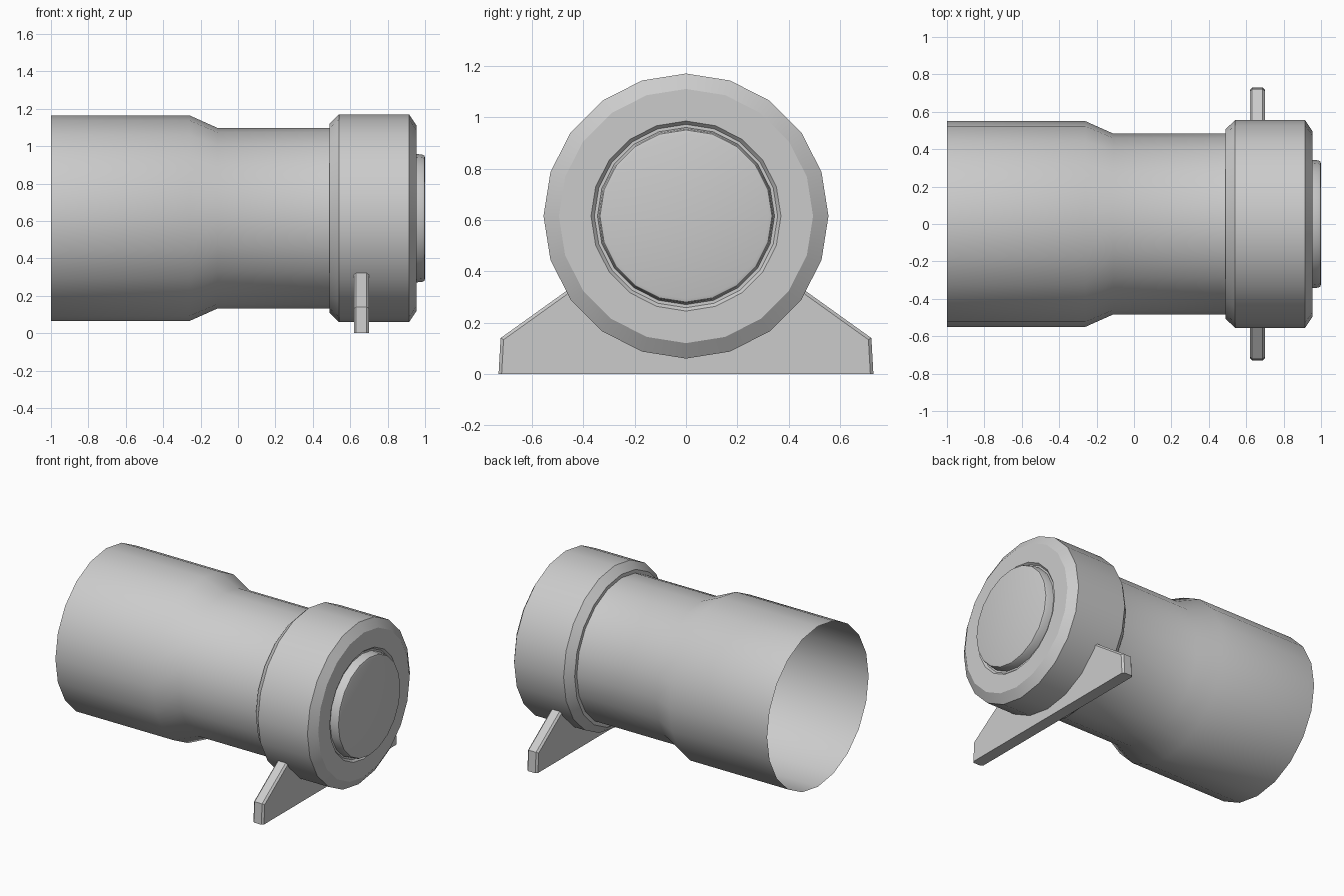
import bpy, bmesh, math

if "Cube" in bpy.data.objects:
    bpy.data.objects.remove(bpy.data.objects["Cube"])

AXIS_Z = 0.615
SIDES = 20


def finish(name, bm, smooth_angle=None):
    mesh = bpy.data.meshes.new(name)
    bm.to_mesh(mesh)
    bm.free()
    obj = bpy.data.objects.new(name, mesh)
    bpy.context.collection.objects.link(obj)
    if smooth_angle:
        bpy.ops.object.select_all(action='DESELECT')
        obj.select_set(True)
        bpy.context.view_layer.objects.active = obj
        bpy.ops.object.shade_smooth_by_angle(angle=math.radians(smooth_angle))
    return obj


def lathe(name, profile, cap_end=False):
    """Turn (x, radius) points about the long axis."""
    bm = bmesh.new()
    rings = []
    for x, r in profile:
        rings.append([bm.verts.new((x, r * math.sin(2 * math.pi * i / SIDES),
                                    AXIS_Z + r * math.cos(2 * math.pi * i / SIDES)))
                      for i in range(SIDES)])
    for a, b in zip(rings, rings[1:]):
        for i in range(SIDES):
            j = (i + 1) % SIDES
            bm.faces.new((a[i], a[j], b[j], b[i]))
    if cap_end:
        bm.faces.new(rings[-1])
    bm.normal_update()
    # make the walls face away from the axis
    if sum(f.normal.dot((0, f.calc_center_median().y,
                         f.calc_center_median().z - AXIS_Z)) for f in bm.faces) < 0:
        bmesh.ops.reverse_faces(bm, faces=bm.faces[:])
    return finish(name, bm, 30)


# Open tube with a narrowed neck
lathe("tube", [(-1.0, 0.55), (-0.26, 0.55), (-0.11, 0.483), (0.5, 0.483)])

# Chamfered collar, grooved front face and raised end disc
lathe("collar_and_end_disc",
      [(0.49, 0.483), (0.49, 0.507), (0.54, 0.555), (0.915, 0.555), (0.955, 0.495),
       (0.955, 0.37), (0.94, 0.357), (0.94, 0.345),
       (0.985, 0.34), (0.996, 0.335), (1.0, 0.322)], cap_end=True)

# Support plate under the collar, with softened ends and slopes
half = [(0.73, 0.0), (0.722, 0.14), (0.445, 0.338)]
outline = half + [(-y, z) for y, z in reversed(half)]
bm = bmesh.new()
face = bm.faces.new([bm.verts.new((0.62, y, z)) for y, z in outline])
out = bmesh.ops.extrude_face_region(bm, geom=[face])
bmesh.ops.translate(bm, vec=(0.08, 0, 0),
                    verts=[v for v in out["geom"] if isinstance(v, bmesh.types.BMVert)])
bmesh.ops.recalc_face_normals(bm, faces=bm.faces[:])
rim = [e for e in bm.edges
       if abs(e.verts[0].co.x - e.verts[1].co.x) < 1e-4
       and max(v.co.z for v in e.verts) > 0.01]
bmesh.ops.bevel(bm, geom=rim, offset=0.012, segments=1, affect='EDGES')
finish("support_plate", bm)
